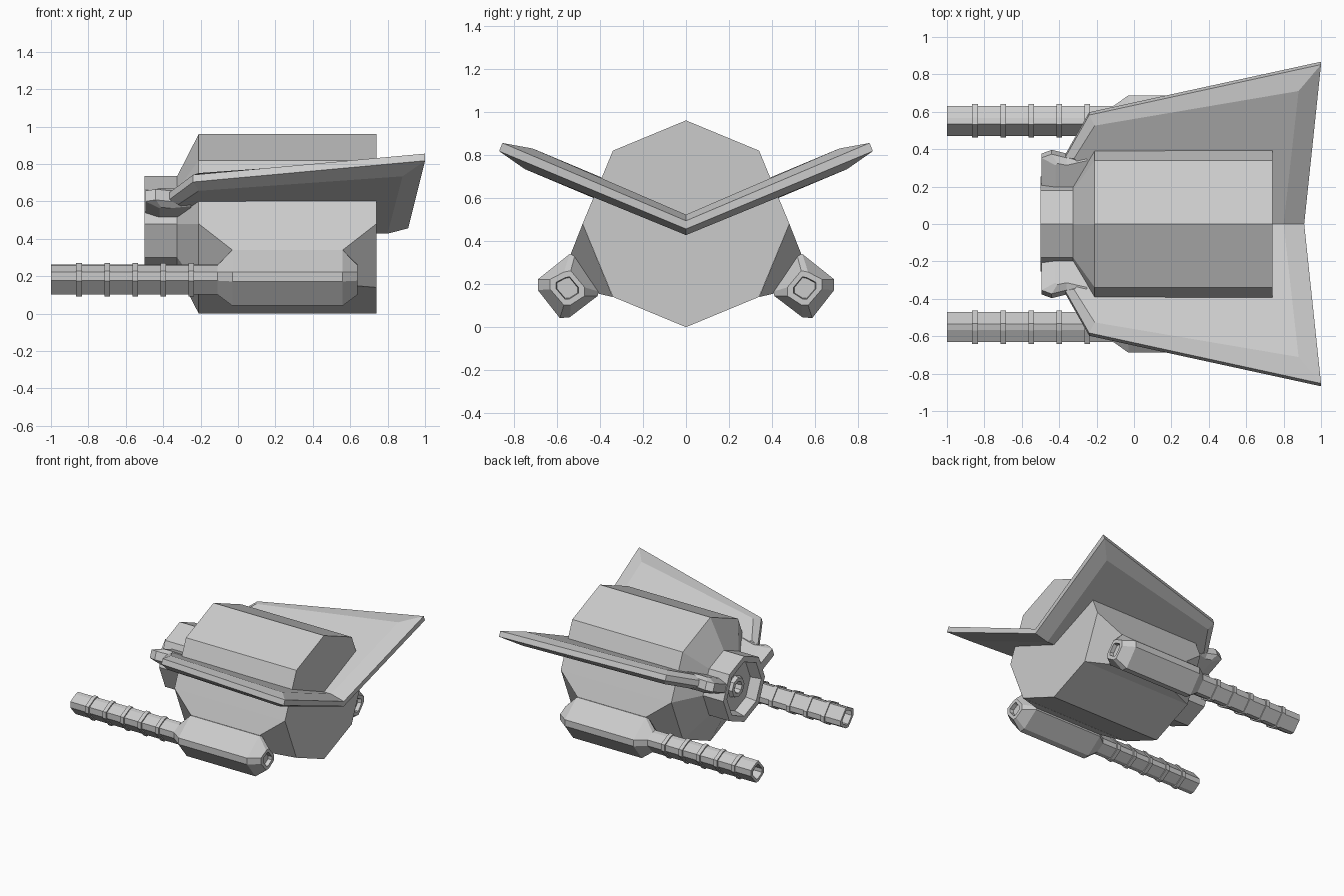
import bpy, bmesh
from math import cos, sin, pi

if "Cube" in bpy.data.objects:
    bpy.data.objects.remove(bpy.data.objects["Cube"])


def loft(name, rings, mirror=False):
    """Skin a list of equal-length point rings, cap both ends, optionally mirror across y."""
    bm = bmesh.new()
    vr = [[bm.verts.new(p) for p in r] for r in rings]
    n = len(vr[0])
    for a, b in zip(vr, vr[1:]):
        for i in range(n):
            j = (i + 1) % n
            bm.faces.new((a[i], a[j], b[j], b[i]))
    bm.faces.new(vr[0])
    bm.faces.new(vr[-1])
    bmesh.ops.recalc_face_normals(bm, faces=bm.faces)
    me = bpy.data.meshes.new(name)
    bm.to_mesh(me)
    bm.free()
    ob = bpy.data.objects.new(name, me)
    bpy.context.collection.objects.link(ob)
    if mirror:
        m = ob.modifiers.new("Mirror", 'MIRROR')
        m.use_axis = (False, True, False)
        m.use_mirror_merge = False
    return ob


def octagon(x, r):
    return [(x, r * sin(i * pi / 4), 0.48 + r * cos(i * pi / 4)) for i in range(8)]


def section(x, pts, s=1.0, c=(0.551, 0.182)):
    return [(x, c[0] + (y - c[0]) * s, c[1] + (z - c[1]) * s) for y, z in pts]


def wing_plate(name, outer, inner, edge, bulge):
    """Plate in the dihedral plane: thin rim, thicker bevelled centre panel."""
    def ring(pts, t):
        return [(x, y - (0.38 * t if y > 0.01 else 0), 0.475 + 0.42 * y + 0.95 * t)
                for x, y in pts]
    return loft(name, [ring(inner, bulge), ring(outer, edge),
                       ring(outer, -edge), ring(inner, -bulge)], mirror=True)


# Octagonal hull, tapering to the open nozzle with a hub inside
loft("hull", [octagon(x, r) for x, r in (
    (0.74, 0.48), (-0.21, 0.48), (-0.325, 0.255), (-0.5, 0.255), (-0.5, 0.21),
    (-0.42, 0.19), (-0.42, 0.085), (-0.45, 0.075), (-0.45, 0.045), (-0.40, 0.04))])

# Swept V wing and its blunt forward tips beside the nozzle
wing_plate("wing",
           [(0.91, 0), (1.0, 0.86), (-0.24, 0.59), (-0.37, 0.36), (-0.30, 0.32), (-0.2, 0)],
           [(0.80, 0), (0.88, 0.73), (-0.21, 0.545), (-0.32, 0.37), (-0.28, 0.32), (-0.2, 0)],
           0.02, 0.05)
wing_plate("wing_tip",
           [(-0.495, 0.2), (-0.495, 0.365), (-0.44, 0.385), (-0.36, 0.365),
            (-0.25, 0.40), (-0.25, 0.2)],
           [(-0.42, 0.22), (-0.42, 0.335), (-0.41, 0.345), (-0.36, 0.335),
            (-0.25, 0.36), (-0.25, 0.22)],
           0.03, 0.055)

# Pylon growing from the lower hull face to the gun
loft("gun_pylon", [
    [(-0.21, 0.48, 0.48), (0.74, 0.48, 0.48), (0.74, 0.34, 0.14), (-0.21, 0.34, 0.14)],
    [(-0.03, 0.535, 0.34), (0.56, 0.535, 0.34), (0.56, 0.405, 0.155), (-0.03, 0.405, 0.155)]],
    mirror=True)

# Gun housing: chamfered square block, narrowed at both ends, recessed rear cap
big = [(0.515, 0.338), (0.54, 0.34), (0.688, 0.222), (0.688, 0.172),
       (0.586, 0.042), (0.54, 0.046), (0.41, 0.145), (0.405, 0.165)]
small = [(0.535, 0.262), (0.567, 0.256), (0.631, 0.222), (0.631, 0.176),
         (0.567, 0.102), (0.535, 0.104), (0.471, 0.145), (0.471, 0.185)]
loft("gun_housing", [section(-0.11, small), section(-0.03, big), section(0.56, big),
                     section(0.64, small), section(0.64, small, 0.65),
                     section(0.61, small, 0.6)], mirror=True)

# Hollow barrel with evenly spaced collars
loft("gun_barrel", [section(-0.09, small), section(-1.0, small),
                    section(-1.0, small, 0.7), section(-0.93, small, 0.7)], mirror=True)
for i in range(5):
    x = -0.85 + 0.15 * i
    loft(f"barrel_collar_{i + 1}", [section(x - 0.015, small, 1.12),
                                    section(x + 0.015, small, 1.12)], mirror=True)
